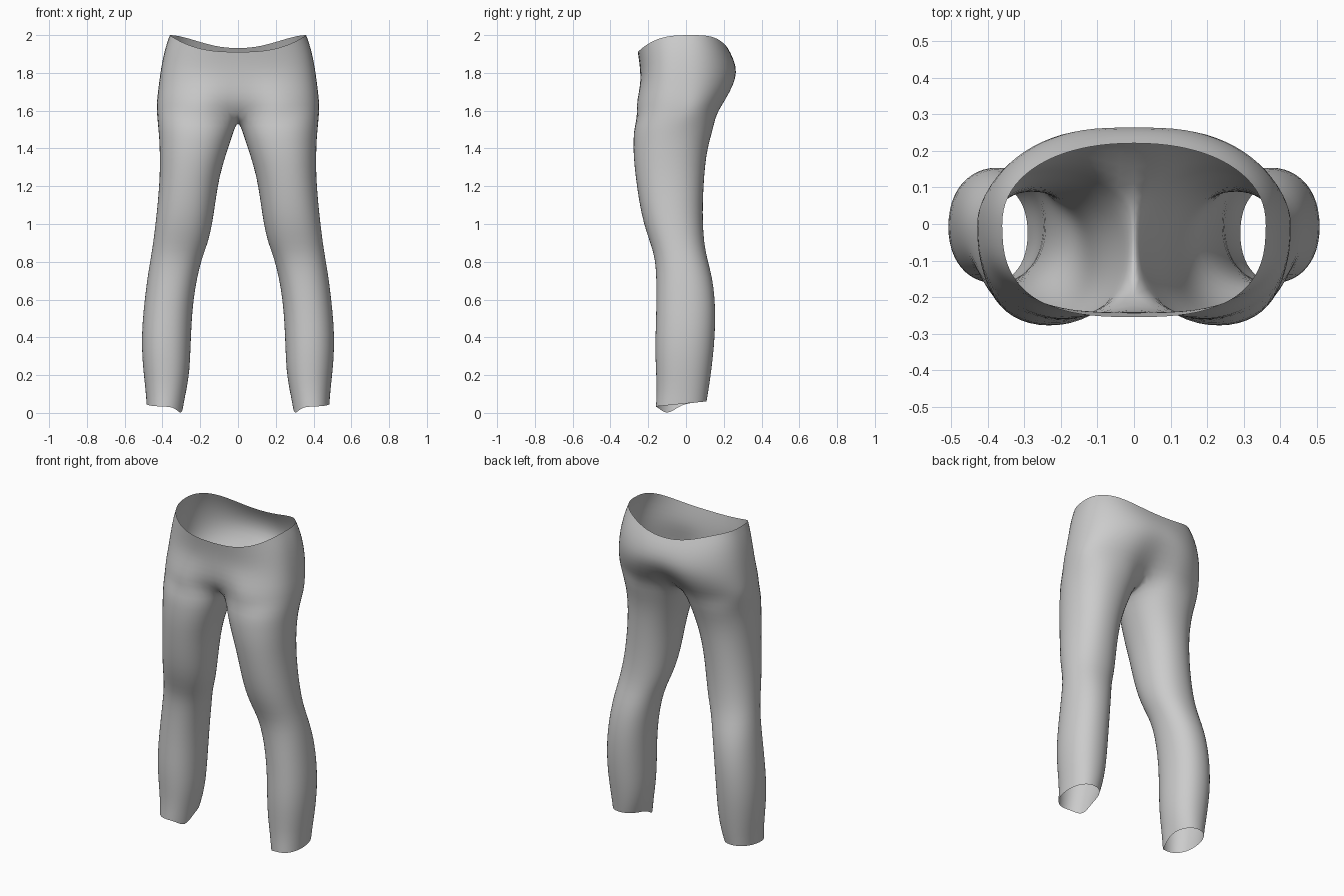
import bpy
import bmesh
from math import sin, cos, radians, exp

cube = bpy.data.objects.get("Cube")
if cube:
    bpy.data.objects.remove(cube)

fabric = bpy.data.materials.new("light_grey_fabric")
fabric.use_nodes = True
grey = (0.6, 0.6, 0.6, 1)
fabric.diffuse_color = grey
fabric.node_tree.nodes["Principled BSDF"].inputs["Base Color"].default_value = grey

SIDES = 24    # points round a leg
OUTER = 21    # points of that ring which carry on up into the hips


def power(v, p):
    return abs(v) ** p * (1 if v > 0 else -1)


def leg_ring(z, inner, outer, front, back):
    """Closed, slightly squared oval, starting at the inner front."""
    ring = []
    for i in range(SIDES):
        a = radians(-150 + 360 * i / SIDES)
        x = (inner + outer) / 2 + (outer - inner) / 2 * power(cos(a), 0.92)
        y = (front + back) / 2 + (back - front) / 2 * power(sin(a), 0.92)
        ring.append((x, y, z))
    return ring


def hip_ring(z, width, front, front_dip, back, back_dip, tilt):
    """Half oval from centre front to centre back, creased at the centre."""
    ring = []
    for i in range(OUTER):
        a = radians(-90 + 180 * i / (OUTER - 1))
        s, c = sin(a), max(cos(a), 0)
        p = 0.74 if s < 0 else 0.92
        x = width * c ** p if 0 < i < OUTER - 1 else 0
        depth, dip = (front, front_dip) if s < 0 else (back, back_dip)
        y = depth * power(s, p) * (1 - dip * exp(-(x / 0.12) ** 2))
        drop = 0.09 * s ** 2 if s < 0 else 0.07 * s ** 4
        ring.append((x, y, z - tilt * drop))
    return ring


# Leg sections: height, inner x, outer x, front y, back y
legs = [leg_ring(*row) for row in (
    (0.05, 0.29, 0.485, -0.16, 0.11),
    (0.12, 0.272, 0.49, -0.155, 0.12),
    (0.22, 0.255, 0.502, -0.16, 0.135),
    (0.35, 0.25, 0.512, -0.165, 0.15),
    (0.48, 0.245, 0.507, -0.16, 0.157),
    (0.60, 0.235, 0.495, -0.158, 0.155),
    (0.72, 0.215, 0.48, -0.158, 0.14),
    (0.82, 0.19, 0.463, -0.165, 0.112),
    (0.90, 0.158, 0.45, -0.19, 0.097),
    (1.00, 0.135, 0.438, -0.225, 0.09),
    (1.12, 0.118, 0.425, -0.25, 0.09),
    (1.25, 0.098, 0.415, -0.268, 0.097),
    (1.36, 0.065, 0.415, -0.28, 0.108),
    (1.45, 0.035, 0.418, -0.28, 0.128),
    (1.52, 0.012, 0.425, -0.276, 0.15))]

# Uneven trouser hem, dipping at the inner front
legs[0] = [(x, y, z + 0.1 * y - 0.045 * exp(-((x - 0.29) ** 2 + (y + 0.1) ** 2) / 0.003))
           for x, y, z in legs[0]]

# Hip sections: height, half width, front, front dip, back, back dip, waist tilt
hips = [hip_ring(*row) for row in (
    (1.60, 0.432, 0.285, 0.32, 0.195, 0.4, 0),
    (1.66, 0.43, 0.275, 0.16, 0.235, 0.22, 0),
    (1.74, 0.42, 0.252, 0.05, 0.272, 0.08, 0),
    (1.83, 0.408, 0.242, 0, 0.278, 0.03, 0.4),
    (1.93, 0.388, 0.247, 0, 0.255, 0, 0.85),
    (2.00, 0.362, 0.256, 0, 0.222, 0, 1))]

# Crotch seam closes the lowest hip ring into a full leg ring
seam = [(0, 0.06, 1.555), (0, -0.03, 1.53), (0, -0.11, 1.535)]
hips[0] += seam

bm = bmesh.new()
rings = [[bm.verts.new(p) for p in ring] for ring in legs + hips]
for low, high in zip(rings, rings[1:]):
    closed = len(high) == SIDES
    for i in range(SIDES if closed else OUTER - 1):
        j = (i + 1) % SIDES
        bm.faces.new((low[i], low[j], high[j], high[i]))
for face in bm.faces:
    face.smooth = True

mesh = bpy.data.meshes.new("trousers")
bm.to_mesh(mesh)
bm.free()
mesh.materials.append(fabric)
trousers = bpy.data.objects.new("trousers", mesh)
bpy.context.collection.objects.link(trousers)

mirror = trousers.modifiers.new("mirror", 'MIRROR')
mirror.use_clip = True
smooth = trousers.modifiers.new("smooth", 'SUBSURF')
smooth.levels = smooth.render_levels = 1
